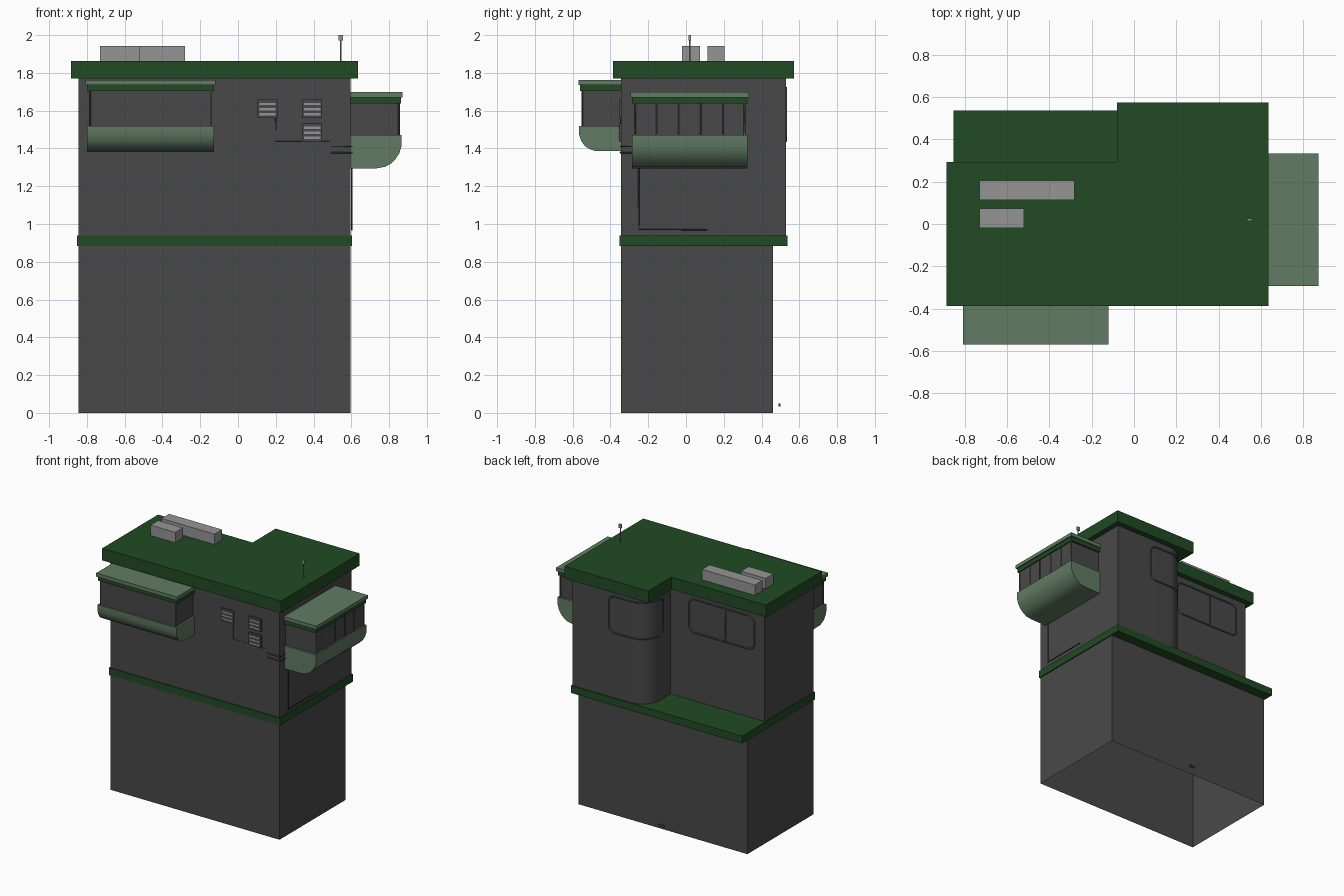
import bpy, bmesh, math
from mathutils import Vector

if "Cube" in bpy.data.objects:
    bpy.data.objects.remove(bpy.data.objects["Cube"])


def mat(name, col):
    m = bpy.data.materials.new(name)
    m.diffuse_color = (*col, 1)
    m.use_nodes = True
    m.node_tree.nodes["Principled BSDF"].inputs["Base Color"].default_value = m.diffuse_color
    return m


WALL = mat("charcoal_wall", (0.066, 0.066, 0.066))
DARK = mat("dark_green", (0.015, 0.07, 0.017))
PALE = mat("pale_green", (0.12, 0.2, 0.127))
GREY = mat("light_grey", (0.3, 0.3, 0.3))


def finish(name, bm, m, smooth=False):
    bmesh.ops.recalc_face_normals(bm, faces=bm.faces)
    me = bpy.data.meshes.new(name)
    bm.to_mesh(me)
    bm.free()
    me.materials.append(m)
    ob = bpy.data.objects.new(name, me)
    bpy.context.collection.objects.link(ob)
    if smooth:
        bpy.ops.object.select_all(action='DESELECT')
        ob.select_set(True)
        bpy.context.view_layer.objects.active = ob
        bpy.ops.object.shade_smooth_by_angle(angle=math.radians(35))
    return ob


def prism(name, pts, direction, m, smooth=False):
    """Extrude a closed 3D outline along a direction."""
    bm = bmesh.new()
    f = bm.faces.new([bm.verts.new(p) for p in pts])
    r = bmesh.ops.extrude_face_region(bm, geom=[f])
    bmesh.ops.translate(bm, vec=direction,
                        verts=[v for v in r["geom"] if isinstance(v, bmesh.types.BMVert)])
    if not any(len(g.verts) == len(pts) and g is f for g in bm.faces):
        bm.faces.new([v for v in bm.verts][:len(pts)])
    return finish(name, bm, m, smooth)


def box(name, x0, x1, y0, y1, z0, z1, m):
    return prism(name, [(x0, y0, z0), (x1, y0, z0), (x1, y1, z0), (x0, y1, z0)],
                 (0, 0, z1 - z0), m)


def pipe(name, pts, r, m=WALL, closed=False):
    cu = bpy.data.curves.new(name, 'CURVE')
    cu.dimensions = '3D'
    cu.bevel_depth = r
    cu.bevel_resolution = 1
    cu.use_fill_caps = True
    sp = cu.splines.new('POLY')
    sp.points.add(len(pts) - 1)
    for p, q in zip(sp.points, pts):
        p.co = (*q, 1)
    sp.use_cyclic_u = closed
    cu.materials.append(m)
    ob = bpy.data.objects.new(name, cu)
    bpy.context.collection.objects.link(ob)
    bpy.ops.object.select_all(action='DESELECT')
    ob.select_set(True)
    bpy.context.view_layer.objects.active = ob
    bpy.ops.object.convert(target='MESH')


# lower storey: four walls, open underneath
bm = bmesh.new()
base = [(-.845, -.345), (.595, -.345), (.595, .46), (-.845, .46)]
lo = [bm.verts.new((*p, 0)) for p in base]
hi = [bm.verts.new((*p, .89)) for p in base]
for i in range(4):
    j = (i + 1) % 4
    bm.faces.new((lo[i], lo[j], hi[j], hi[i]))
bm.faces.new(hi)
finish("lower_walls", bm, WALL)
box("floor_band", -.853, .603, -.352, .537, .883, .94, DARK)

# upper storey with one rounded rear corner
R, XI, YB, YS = .15, -.045, .53, .25
arc = [(XI + R - R * math.sin(a), YB - R + R * math.cos(a), .94)
       for a in [i * math.pi / 24 for i in range(13)]]
prism("upper_walls", [(-.845, -.345, .94), (.595, -.345, .94), (.595, YB, .94)] + arc +
      [(XI, YS, .94), (-.845, YS, .94)], (0, 0, .84), WALL, True)
prism("main_roof", [(x, y, 1.77) for x, y in
      [(-.885, -.387), (.635, -.387), (.635, .573), (-.08, .573), (-.08, .292), (-.885, .292)]],
      (0, 0, .093), DARK)

# rooftop units and antenna
box("roof_unit_long", -.73, -.28, .113, .205, 1.86, 1.943, GREY)
box("roof_unit_short", -.73, -.52, -.02, .073, 1.86, 1.943, GREY)
pipe("antenna_pole", [(.545, .02, 1.86), (.545, .02, 1.98)], .004, GREY)
box("antenna_head", .533, .557, .014, .027, 1.972, 2.0, GREY)


# bay windows: a = range along the wall, outline given as (distance out, height)
def bay(name, to3d, a0, a1, out, zb, zg, zt, belly):
    """to3d maps (along, outward coordinate, z) to the world."""
    def slab(part, o, grow0, grow1, z0, z1, m):
        pts = [to3d(a0 - grow0, r, z) for r, z in [(0, z0), (o, z0), (o, z1), (0, z1)]]
        end = Vector(to3d(a1 + grow1, 0, 0)) - Vector(to3d(a0 - grow0, 0, 0))
        prism(name + part, pts, end, m)
    slab("_glazing", out - .008, -.015, -.015, zg - .02, zt, WALL)
    slab("_trim", out, 0, 0, zt - .002, zt + .032, DARK)
    slab("_roof", out + .01, .008, .008, zt + .03, zt + .058, PALE)
    pts = [to3d(a0, r, z) for r, z in [(0, zg)] + belly + [(0, zb)]]
    prism(name + "_belly", pts, Vector(to3d(a1, 0, 0)) - Vector(to3d(a0, 0, 0)), PALE, True)


def front(a, r, z):
    return (a, -.34 - r, z)


def side(a, r, z):
    return (.59 + r, a, z)


bay("front_bay", front, -.8, -.128, .22, 1.385, 1.52, 1.705,
    [(.226, 1.52), (.226, 1.475), (.215, 1.44), (.195, 1.412), (.17, 1.396), (.14, 1.387)])
bay("side_bay", side, -.285, .325, .272, 1.293, 1.47, 1.64,
    [(.275, 1.47), (.275, 1.41), (.264, 1.375), (.245, 1.345), (.22, 1.32), (.19, 1.303), (.145, 1.295)])
for i in range(6):
    y = -.27 + i * .116
    pipe(f"side_bay_mullion_{i}", [(.853, y, 1.46), (.853, y, 1.65)], .005)
for i, x in enumerate((-.783, -.145)):
    pipe(f"front_bay_post_{i}", [(x, -.55, 1.5), (x, -.55, 1.71)], .005)


# louvred vents on the front
for i, (x, z) in enumerate([(.103, 1.562), (.34, 1.562), (.34, 1.437)]):
    w, h = .106, .096
    box(f"vent_{i}", x, x + w, -.356, -.34, z, z + h, WALL)
    for k in range(3):
        zz = z + .013 + k * .027
        box(f"vent_{i}_slat_{k}", x + .01, x + w - .01, -.36, -.354, zz, zz + .012, GREY)


# rear window rims: rounded rectangle in wall coordinates, wrapped on to the wall
def rim(name, s0, s1, z0, z1, r, wall):
    pts = []
    corners = [(s1 - r, z1 - r), (s0 + r, z1 - r), (s0 + r, z0 + r), (s1 - r, z0 + r)]
    for c, (s, z) in enumerate(corners):
        for k in range(7):
            a = math.pi / 2 * (c + k / 6)
            pts.append((s + r * math.cos(a), z + r * math.sin(a)))
        n = corners[(c + 1) % 4][0]
        if c in (0, 2):
            e = pts[-1][1]
            pts += [(s + (n - s) * t / 24, e) for t in range(1, 24)]
    pipe(name, [wall(*p) for p in pts], .006, closed=True)


def straight_wall(s, z):
    return (s, YS, z)


def curved_wall(s, z):
    """s = 0 where the curve begins, running toward the set-back wall."""
    if s < 0:
        return (XI + R - s, YB, z)
    a = s / R
    if a < math.pi / 2:
        return (XI + R - R * math.sin(a), YB - R + R * math.cos(a), z)
    return (XI, YB - R - (s - R * math.pi / 2), z)


rim("rear_window_rim", -.757, -.2, 1.465, 1.72, .05, straight_wall)
pipe("rear_window_mullion", [(-.51, YS, 1.465), (-.51, YS, 1.72)], .006)
rim("corner_window_rim", -.18, R * math.pi / 2 + .04, 1.44, 1.72, .05, curved_wall)

# thin conduits
pipe("side_conduit", [(.603, -.25, 1.31), (.603, -.25, .97), (.603, .11, .97)], .004)
for i, z in enumerate((1.41, 1.377)):
    pipe(f"corner_conduit_{i}", [(.49, -.347, z), (.603, -.347, z), (.603, -.28, z)], .004)
pipe("vent_conduit", [(.2, -.347, 1.57), (.2, -.347, 1.44), (.485, -.347, 1.44)], .003)

# small rear plate near the ground
box("rear_plate", -.16, -.11, .49, .499, .035, .05, WALL)
